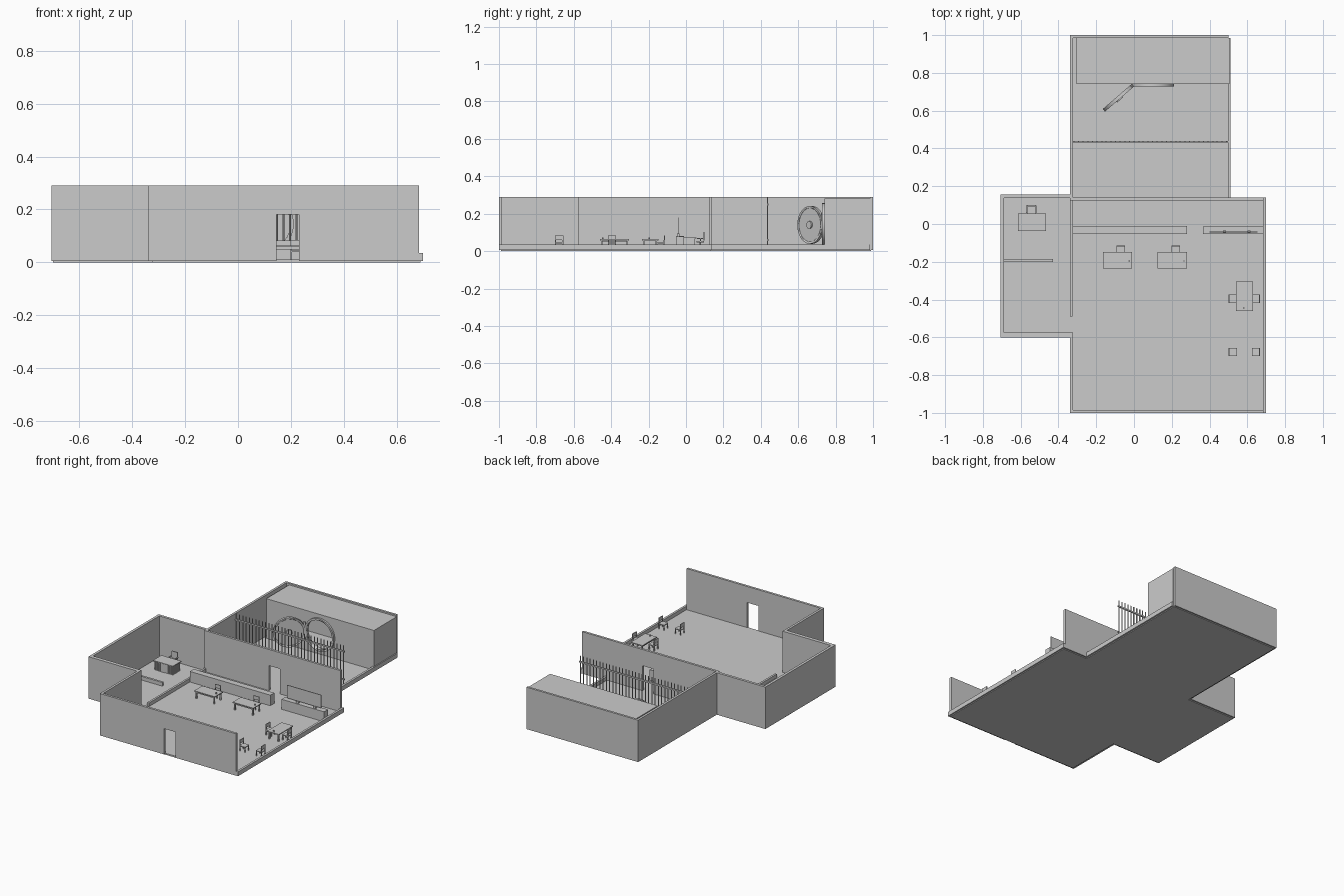
import bpy, math
from mathutils import Matrix, Vector

if "Cube" in bpy.data.objects:
    bpy.data.objects.remove(bpy.data.objects["Cube"])

FLOOR, TOP, LOW, T = 0.01, 0.29, 0.035, 0.016


def box(name, x0, x1, y0, y1, z0, z1):
    bpy.ops.mesh.primitive_cube_add(size=1)
    ob = bpy.context.object
    ob.name = name
    m = Matrix.Translation(((x0 + x1) / 2, (y0 + y1) / 2, (z0 + z1) / 2))
    ob.data.transform(m @ Matrix.Diagonal((x1 - x0, y1 - y0, z1 - z0, 1)))
    return ob


def cyl(name, loc, r, h, rot=(0, 0, 0), n=12):
    bpy.ops.mesh.primitive_cylinder_add(vertices=n, radius=r, depth=h, location=loc, rotation=rot)
    ob = bpy.context.object
    ob.name = name
    bpy.ops.object.shade_smooth_by_angle()
    return ob


def ring(name, loc, r_out, r_in, depth, rot):
    ob = cyl(name, loc, r_out, depth, rot, 48)
    cut = cyl(name + "_cutter", loc, r_in, depth * 3, rot, 48)
    carve(ob, cut)
    return ob


def carve(ob, cutter):
    m = ob.modifiers.new("cut", 'BOOLEAN')
    m.operation, m.object, m.solver = 'DIFFERENCE', cutter, 'EXACT'
    bpy.context.view_layer.objects.active = ob
    bpy.ops.object.modifier_apply(modifier=m.name)
    bpy.data.objects.remove(cutter)


def place(parts, x, y, angle):
    m = Matrix.Translation((x, y, FLOOR)) @ Matrix.Rotation(math.radians(angle), 4, 'Z')
    for p in parts:
        p.matrix_world = m @ p.matrix_basis


# Floor slabs
box("hall_floor", -0.325, 0.69, -0.99, 0.13, 0, FLOOR)
box("office_floor", -0.70, -0.325, -0.59, 0.145, 0, FLOOR)
box("vault_floor", -0.33, 0.50, 0.13, 0.99, 0, FLOOR)


# Full-height walls, two of them with a doorway
def door_wall(name, y):
    box(name + "_left", -0.34, 0.145, y, y + T, 0.005, TOP)
    box(name + "_right", 0.23, 0.685, y, y + T, 0.005, TOP)
    box(name + "_lintel", 0.145, 0.23, y, y + T, 0.18, TOP)


door_wall("front_wall", -1.0)
door_wall("middle_wall", 0.124)
box("hall_left_wall", -0.34, -0.324, -1 + T, -0.575, 0.005, TOP)
box("office_front_wall", -0.705, -0.324, -0.60, -0.575, 0.005, TOP)
box("office_left_wall", -0.706, -0.688, -0.60, 0.155, 0.005, TOP)
box("office_back_wall", -0.688, -0.34, 0.137, 0.155, 0.005, TOP)
box("vault_left_wall", -0.34, -0.324, 0.14, 1.0, 0.005, TOP)
box("vault_back_wall", -0.324, 0.50, 0.985, 1.0, 0.005, TOP)

# Cut-away walls
box("hall_right_curb", 0.685, 0.70, -1.0, 0.14, 0.005, LOW)
box("vault_right_curb", 0.497, 0.512, 0.14, 0.985, 0.005, LOW)
box("hall_office_curb", -0.34, -0.326, -0.49, 0.124, FLOOR, LOW)
box("office_divider", -0.688, -0.43, -0.20, -0.185, FLOOR, LOW)

# Vault chamber with a round doorway
VC = Vector((0.10, 0.735, 0.145))
chamber = box("vault_chamber", -0.305, 0.505, 0.74, 0.985, FLOOR, 0.28)
carve(chamber, box("cutter", -0.28, 0.48, 0.757, 0.97, FLOOR + 0.004, 0.265))
carve(chamber, cyl("cutter", VC, 0.1, 0.08, (math.pi / 2, 0, 0), 48))
ring("vault_door_frame", VC, 0.111, 0.098, 0.016, (math.pi / 2, 0, 0))

# Open vault door swung on its left hinge
a = math.atan2(0.13, 0.15)
rot = (math.pi / 2, 0, a)
dc = Vector((-0.083, 0.668, 0.14))
n = Vector((math.sin(a), -math.cos(a), 0))
cyl("vault_door", dc, 0.097, 0.012, rot, 48)
ring("vault_door_rim", dc, 0.101, 0.090, 0.018, rot)
cyl("vault_door_hub", dc + n * 0.01, 0.02, 0.01, rot, 24)
for z in (0.10, 0.19):
    cyl("vault_hinge", (-0.01, 0.73, z), 0.006, 0.03)

# Barred partition
N = 34
for i in range(N):
    cyl("vault_bar", (-0.318 + i * 0.808 / (N - 1), 0.436, 0.15), 0.0035, 0.28, n=8)
for z in (0.06, 0.25):
    box("bar_rail", -0.324, 0.497, 0.432, 0.440, z - 0.005, z + 0.005)

# Teller counter and glazed counter
box("teller_counter", -0.326, 0.28, -0.052, -0.01, FLOOR, 0.082)
box("window_counter", 0.365, 0.685, -0.054, -0.012, FLOOR, 0.078)
box("teller_glass", 0.40, 0.655, -0.044, -0.039, 0.092, 0.18)
for x in (0.48, 0.61):
    box("glass_foot", x - 0.008, x + 0.008, -0.048, -0.035, 0.078, 0.093)


# Desk with four legs, apron and a small pen stand
def desk(x, y, angle):
    w, d, h = 0.155, 0.088, 0.054
    p = [box("desk_top", -w / 2, w / 2, -d / 2, d / 2, h - 0.006, h),
         cyl("pen_stand", (0.062, -0.004, h + 0.005), 0.004, 0.01)]
    for sx in (-1, 1):
        for sy in (-1, 1):
            cx, cy = sx * (w / 2 - 0.01), sy * (d / 2 - 0.01)
            p.append(box("desk_leg", cx - .004, cx + .004, cy - .004, cy + .004, 0, h - .006))
    p.append(box("desk_apron", -w / 2 + .01, w / 2 - .01, -d / 2 + .008, -d / 2 + .012, h - .016, h - .006))
    place(p, x, y, angle)


# Chair, back rest towards +y
def chair(x, y, angle, s=0.022):
    p = [box("chair_seat", -s, s, -s, s, 0.03, 0.036),
         box("chair_back", -s, s, s - 0.005, s, 0.05, 0.074)]
    for sx in (-1, 1):
        for sy in (-1, 1):
            cx, cy = sx * (s - .003), sy * (s - .003)
            p.append(box("chair_leg", cx - .003, cx + .003, cy - .003, cy + .003,
                         0, 0.05 if sy > 0 else 0.03))
    place(p, x, y, angle)


for x in (-0.0875, 0.2025):
    desk(x, -0.192, 0)
    chair(x + 0.018, -0.135, 0)
desk(0.585, -0.382, -90)
for y in (-0.396, -0.678):
    chair(0.522, y, 90)
    chair(0.646, y, -90)

# Manager desk with ribbed front and sides
box("manager_desk_top", -0.615, -0.465, -0.036, 0.055, 0.068, 0.074)
box("manager_desk_body", -0.608, -0.472, -0.029, 0.048, FLOOR, 0.068)
for i in range(12):
    x = -0.604 + i * 0.0117
    box("desk_front_rib", x, x + 0.006, -0.032, -0.029, FLOOR, 0.068)
for i in range(7):
    y = -0.026 + i * 0.0112
    box("desk_side_rib", -0.472, -0.469, y, y + 0.006, FLOOR, 0.068)
    box("desk_side_rib", -0.611, -0.608, y, y + 0.006, FLOOR, 0.068)

# Manager chair on a star base
mx, my = -0.543, 0.077
box("manager_seat", mx - .022, mx + .022, my - .022, my + .02, 0.045, 0.054)
back = box("manager_chair_back", mx - .022, mx + .022, my + .016, my + .023, 0.056, 0.102)
for s in (-1, 1):
    x = mx + s * 0.025
    box("chair_arm", x - .003, x + .003, my - .018, my + .02, 0.066, 0.070)
    box("arm_post", x - .003, x + .003, my - .003, my + .003, 0.047, 0.066)
cyl("chair_post", (mx, my, 0.032), 0.004, 0.03)
for i in range(5):
    place([box("base_spoke", 0, 0.022, -.003, .003, 0.002, 0.008)], mx, my, 72 * i + 18)
